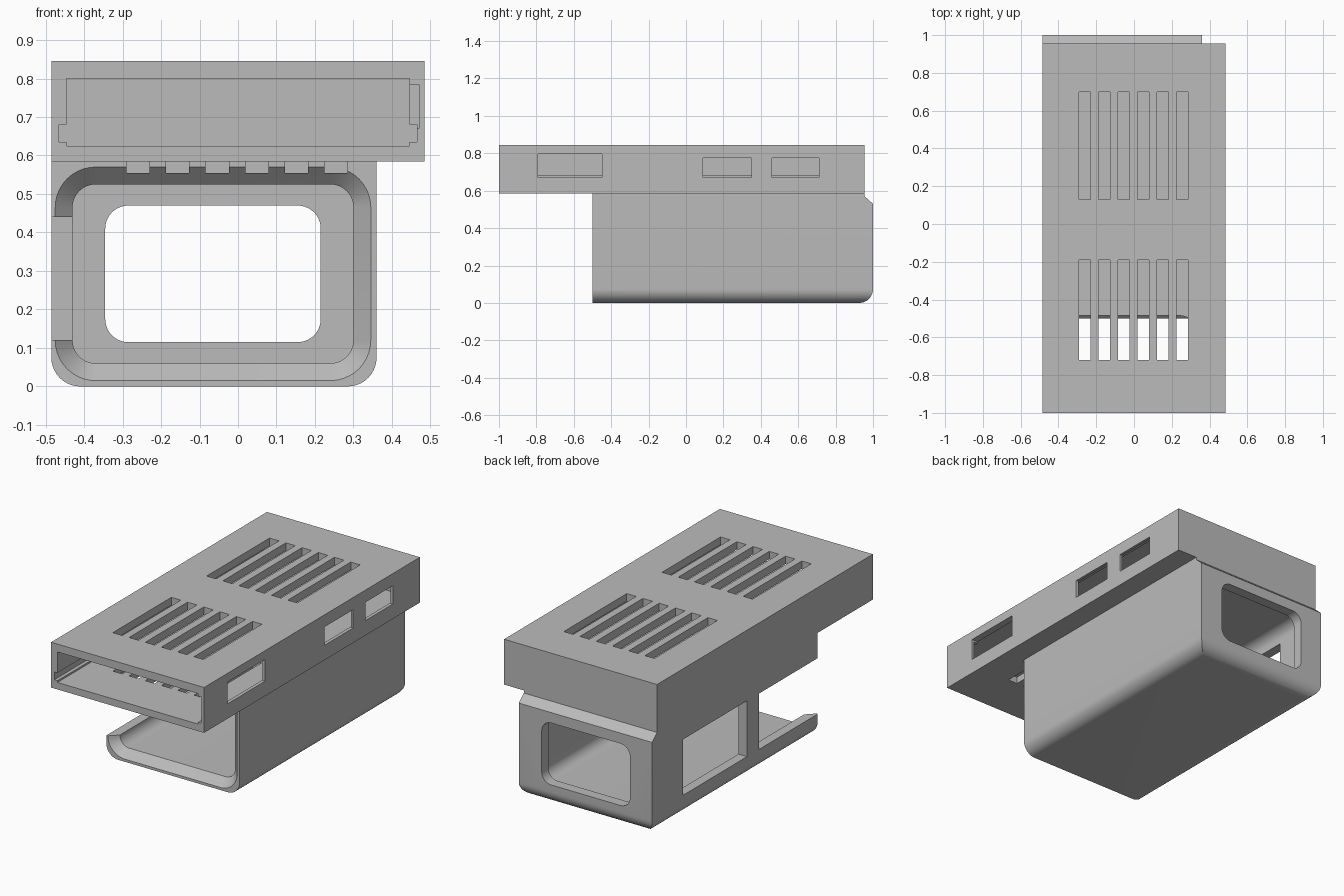
import bpy, bmesh, math

cube = bpy.data.objects.get("Cube")
if cube:
    bpy.data.objects.remove(cube, do_unlink=True)

grey = bpy.data.materials.new("plain grey")
grey.use_nodes = True
GREY = (0.5, 0.5, 0.5, 1)
grey.diffuse_color = GREY
grey.node_tree.nodes["Principled BSDF"].inputs["Base Color"].default_value = GREY


def finish(name, bm):
    bmesh.ops.recalc_face_normals(bm, faces=bm.faces)
    mesh = bpy.data.meshes.new(name)
    bm.to_mesh(mesh)
    bm.free()
    mesh.materials.append(grey)
    obj = bpy.data.objects.new(name, mesh)
    bpy.context.collection.objects.link(obj)
    return obj


def loft(bm, rings):
    """Skin a list of equally long point rings and cap both ends."""
    loops = [[bm.verts.new(p) for p in ring] for ring in rings]
    n = len(loops[0])
    for a, b in zip(loops, loops[1:]):
        for i in range(n):
            j = (i + 1) % n
            bm.faces.new((a[i], a[j], b[j], b[i]))
    bm.faces.new(loops[0])
    bm.faces.new(loops[-1])


def boxes(name, ranges):
    bm = bmesh.new()
    for x0, x1, y0, y1, z0, z1 in ranges:
        loft(bm, [[(x0, y0, z), (x1, y0, z), (x1, y1, z), (x0, y1, z)] for z in (z0, z1)])
    return finish(name, bm)


def rounded_ring(y, x0, x1, z0, z1, r, steps=10):
    ring = []
    corners = ((x1 - r, z1 - r), (x0 + r, z1 - r), (x0 + r, z0 + r), (x1 - r, z0 + r))
    for k, (cx, cz) in enumerate(corners):
        for i in range(steps + 1):
            a = math.pi / 2 * (k + i / steps)
            ring.append((cx + r * math.cos(a), y, cz + r * math.sin(a)))
    return ring


def rounded_tunnel(name, rings):
    bm = bmesh.new()
    loft(bm, [rounded_ring(*r) for r in rings])
    return finish(name, bm)


def cut(target, cutter):
    cutter.hide_render = True
    mod = target.modifiers.new("cut", "BOOLEAN")
    mod.operation = "DIFFERENCE"
    mod.solver = "EXACT"
    mod.object = cutter
    bpy.context.view_layer.objects.active = target
    bpy.ops.object.modifier_apply(modifier=mod.name)


# Lower housing: side profile with a chamfered back top, rounded along the bottom
profile = [(-0.5, 0), (1, 0), (1, 0.53), (0.955, 0.57), (0.955, 0.585), (-0.5, 0.585)]
bm = bmesh.new()
loft(bm, [[(x, y, z) for y, z in profile] for x in (-0.485, 0.36)])
bottom = [e for e in bm.edges
          if all(v.co.z < 0.01 for v in e.verts) and any(v.co.y > 0 for v in e.verts)]
bmesh.ops.bevel(bm, geom=bottom, offset=0.075, segments=10, profile=0.5, affect="EDGES")
lower = finish("lower_housing", bm)

# Upper tray
upper = boxes("upper_tray", [(-0.485, 0.485, -1, 0.955, 0.585, 0.845)])

# Vent slots through the tray and just into the lower housing
slot_rows = ((-0.72, -0.19), (0.13, 0.70))
slots = boxes("slot_cutter", [(x, x + 0.06, y0, y1, 0.555, 0.9)
                              for x in [-0.29 + 0.103 * i for i in range(6)]
                              for y0, y1 in slot_rows])

# Lower housing openings: flared cavity, back window, side notch and side window
cavity = rounded_tunnel("cavity_cutter", [
    (-0.51, -0.485, 0.355, 0.005, 0.58, 0.115),
    (-0.455, -0.43, 0.30, 0.06, 0.525, 0.06),
    (0.94, -0.43, 0.30, 0.06, 0.525, 0.06)])
back_window = rounded_tunnel("back_window_cutter", [
    (y, -0.345, 0.215, 0.115, 0.47, 0.06) for y in (0.9, 1.1)])
side_openings = boxes("side_cutter", [
    (-0.6, -0.4, -0.6, 0.03, 0.12, 0.44),
    (-0.6, -0.4, 0.14, 0.72, 0.12, 0.44)])

# Tray openings: main bay, board groove, connector recess and three ports
bay = boxes("bay_cutter", [(-0.445, 0.445, -1.1, 0.91, 0.625, 0.80)])
groove = boxes("groove_cutter", [(-0.465, 0.465, -1.1, 0.91, 0.635, 0.68)])
recess = boxes("recess_cutter", [(0.40, 0.47, -1.1, 0.75, 0.67, 0.785)])
ports = boxes("port_cutter", [
    (0.42, 0.6, -0.79, -0.45, 0.67, 0.795),
    (0.42, 0.6, 0.09, 0.35, 0.67, 0.775),
    (0.42, 0.6, 0.46, 0.71, 0.67, 0.775)])

for cutter in (cavity, back_window, side_openings, slots):
    cut(lower, cutter)
for cutter in (bay, groove, recess, ports, slots):
    cut(upper, cutter)
for cutter in (cavity, back_window, side_openings, slots, bay, groove, recess, ports):
    bpy.data.objects.remove(cutter, do_unlink=True)

# Smooth the rounded corners, keep edges crisp
for obj in (lower, upper):
    bpy.ops.object.select_all(action="DESELECT")
    obj.select_set(True)
    bpy.context.view_layer.objects.active = obj
    bpy.ops.object.shade_smooth_by_angle(angle=math.radians(30))
